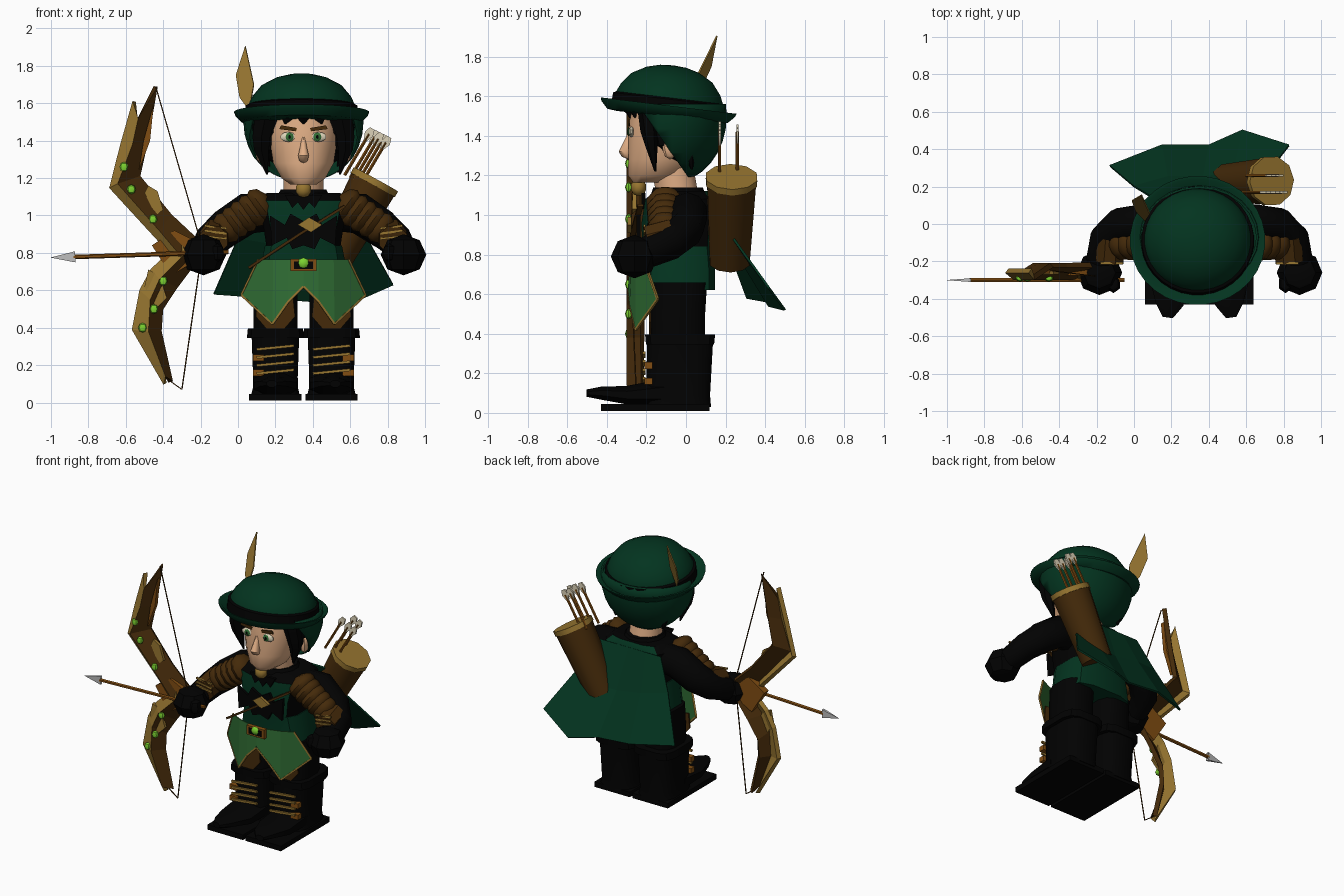
import bpy, bmesh, math
from mathutils import Vector, Matrix

if "Cube" in bpy.data.objects:
    bpy.data.objects.remove(bpy.data.objects["Cube"])


def mat(name, r, g, b):
    m = bpy.data.materials.new(name)
    m.use_nodes = True
    m.diffuse_color = (r, g, b, 1)
    node = m.node_tree.nodes["Principled BSDF"]
    node.inputs["Base Color"].default_value = (r, g, b, 1)
    node.inputs["Roughness"].default_value = 0.9
    return m


BLACK = mat("black cloth", .0005, .0005, .0005)
GREEN = mat("dark green", .001, .034, .014)
LEAF = mat("leaf green", .03, .155, .035)
SKIN = mat("skin", .76, .43, .24)
BROWN = mat("brown leather", .058, .023, .003)
GOLD = mat("dull gold", .31, .18, .03)
WOOD = mat("orange wood", .22, .075, .006)
GEM = mat("bright green", .2, .65, .03)
SILVER = mat("silver", .5, .5, .5)
CREAM = mat("cream", .72, .65, .48)
MID = .35  # centre line of the figure


def finish(name, bm, mats, smooth=True, thick=0):
    bmesh.ops.recalc_face_normals(bm, faces=bm.faces)
    me = bpy.data.meshes.new(name)
    bm.to_mesh(me)
    bm.free()
    for m in mats if isinstance(mats, list) else [mats]:
        me.materials.append(m)
    ob = bpy.data.objects.new(name, me)
    bpy.context.scene.collection.objects.link(ob)
    if thick:
        mod = ob.modifiers.new("thickness", "SOLIDIFY")
        mod.thickness, mod.offset = thick, 0
    if smooth:
        bpy.ops.object.select_all(action="DESELECT")
        ob.select_set(True)
        bpy.context.view_layer.objects.active = ob
        bpy.ops.object.shade_smooth_by_angle(angle=math.radians(40))
    return ob


def tube(name, rings, m, n=12, follow=True, power=1, smooth=True):
    """Rings are (x, y, z, rx, ry), turned along the path if follow is set."""
    bm = bmesh.new()
    pts = [Vector(r[:3]) for r in rings]
    loops = []
    for i, r in enumerate(rings):
        tangent = pts[min(i + 1, len(pts) - 1)] - pts[max(i - 1, 0)]
        rot = tangent.to_track_quat("Z", "Y").to_matrix() if follow else Matrix.Identity(3)
        loop = []
        for k in range(n):
            a = math.tau * (k + .5) / n
            c, s = (math.copysign(abs(v) ** power, v) for v in (math.cos(a), math.sin(a)))
            loop.append(bm.verts.new(pts[i] + rot @ Vector((c * r[3], s * r[4], 0))))
        loops.append(loop)
    for a, b in zip(loops, loops[1:]):
        for k in range(n):
            bm.faces.new((a[k], a[(k + 1) % n], b[(k + 1) % n], b[k]))
    bm.faces.new(loops[0])
    bm.faces.new(loops[-1])
    return finish(name, bm, m, smooth)


def column(name, rings, m, x=MID, **kw):
    """Upright tube; rings are (z, y, rx, ry) at the given x."""
    return tube(name, [(x, y, z, rx, ry) for z, y, rx, ry in rings], m, follow=False, **kw)


def rod(name, p, q, r, m, n=6, tip=None):
    end = tip or r
    return tube(name, [(*p, r, r), (*q, end, end)], m, n)


def ball(name, loc, size, m, seg=12, rot=Matrix.Identity(4)):
    bm = bmesh.new()
    bmesh.ops.create_uvsphere(bm, u_segments=seg, v_segments=max(4, seg // 2), radius=1)
    bm.transform(Matrix.Translation(loc) @ rot @ Matrix.Diagonal((*size, 1)))
    return finish(name, bm, m)


def box(name, loc, size, m):
    bm = bmesh.new()
    bmesh.ops.create_cube(bm, size=1)
    bm.transform(Matrix.Translation(loc) @ Matrix.Diagonal((*size, 1)))
    return finish(name, bm, m, False)


def strips(name, curves, mats, thick=.008):
    """Sheet spanned between successive curves, one material per span."""
    bm = bmesh.new()
    rows = [[bm.verts.new(p) for p in c] for c in curves]
    for j, (a, b) in enumerate(zip(rows, rows[1:])):
        for k in range(len(a) - 1):
            f = bm.faces.new((a[k], a[k + 1], b[k + 1], b[k]))
            f.material_index = min(j, len(mats) - 1)
    return finish(name, bm, mats, False, thick)


def plate(name, outline, y, m, thick=.008):
    bm = bmesh.new()
    bm.faces.new([bm.verts.new((x, y(x, z) if callable(y) else y, z)) for x, z in outline])
    return finish(name, bm, m, False, thick)


# Torso, neck and collar
column("tunic_lower", [(.62, -.03, .25, .18), (.72, -.03, .235, .18), (.84, -.04, .21, .18)], GREEN, power=.6)
torso = column("tunic_upper", [(.82, -.04, .2, .18), (.95, -.04, .22, .19), (1.08, -.03, .25, .18),
                               (1.12, -.02, .2, .14)], [GREEN, BLACK], power=.6)
for f in torso.data.polygons:
    f.material_index = int(abs(f.normal.x) > .6 or f.normal.z > .7)
column("neck", [(1.08, -.04, .11, .11), (1.25, -.07, .11, .11)], SKIN)
column("collar", [(1.08, -.04, .16, .15), (1.14, -.04, .125, .13)], BLACK)
plate("chest_guard", [(.17, 1.0), (.25, .95), (.28, 1.01), (.35, .97), (.42, 1.01), (.45, .95), (.53, 1.0),
                      (.52, .84), (.44, .88), (.41, .82), (.35, .84), (.29, .82), (.26, .88), (.18, .84)], -.24, BLACK, .02)
plate("collar_points", [(.25, 1.11), (.45, 1.11), (.41, 1.04), (.38, 1.07), (MID, 1.03), (.32, 1.07), (.29, 1.04)],
      -.215, BLACK, .02)
tube("chest_strap", [(.06, -.2, .72, .02, .01), (.33, -.27, .9, .02, .01), (.57, -.23, 1.05, .02, .01)], BROWN, 4)
plate("strap_clasp", [(.32, .95), (.38, .99), (.45, .95), (.39, .91)], -.285, GOLD, .02)
ball("scarf_knot", (MID, -.24, 1.14), (.045, .04, .045), GOLD, 10)
box("buckle", (MID, -.29, .735), (.14, .03, .065), WOOD)
box("buckle_inset", (MID, -.306, .735), (.1, .008, .04), BLACK)
ball("buckle_gem", (MID, -.305, .745), (.032, .015, .03), GEM, 8)

# Mirrored limbs
for s, side in ((-1, "right"), (1, "left")):
    X = lambda d: MID + s * d
    # Tunic front panel with trim
    top = [(X(d), -.28 + d * d * 1.2, .765) for d in (0, .08, .16, .24)]
    low = [(X(d), -.29 + d * d * 1.35, z) for d, z in ((0, .62), (.08, .54), (.165, .42), (.33, .575))]
    strips(side + "_tunic_panel", [top, low], [LEAF])
    edge = low + [top[3]]
    for i, (p, q) in enumerate(zip(edge, edge[1:])):
        rod(f"{side}_panel_trim_{i}", p, q, .008, GOLD, 4)
    # Leg, thigh guard and boot
    lx = X(.15)
    column(side + "_leg", [(.36, -.04, .12, .14), (.5, -.04, .12, .14), (.66, -.03, .12, .14)], BLACK, x=lx, power=.7)
    plate(side + "_thigh_guard", [(lx - .095, .56), (lx + .095, .56), (lx + .105, .46), (lx + .04, .385),
                                  (lx - .04, .385), (lx - .105, .46)], -.182, BROWN, .01)
    column(side + "_boot", [(.03, -.04, .135, .17), (.09, -.04, .12, .165), (.36, -.03, .13, .17)], BLACK, x=lx, power=.6)
    column(side + "_boot_cuff", [(.345, -.03, .155, .175), (.395, -.03, .15, .18)], BLACK, x=lx, power=.5)
    box(side + "_sole", (lx, -.155, .028), (.28, .55, .036), BLACK)
    tube(side + "_foot", [(lx, -.1, .1, .13, .08), (lx, -.3, .09, .125, .05),
                          (lx + s * .01, -.43, .1, .08, .035), (lx + s * .02, -.5, .1, .03, .02)], BLACK, 8)
    for i in range(4):
        z = .155 + i * .043
        rod(f"{side}_boot_lace_{i}", (lx - .1, -.212, z), (lx + .1, -.212, z + .02), .01, GOLD, 4)
    for z in (.16, .24):
        box(f"{side}_boot_buckle_{z}", (X(.24), -.19, z), (.06, .04, .035), WOOD)
    # Arm, layered shoulder guard, bracer and glove
    tube(side + "_arm", [(X(.16), 0, 1.02, .1, .1), (X(.3), .01, 1.01, .1, .11), (X(.42), -.01, .93, .1, .105),
                         (X(.5), -.08, .86, .09, .09), (X(.53), -.2, .81, .08, .08)], BLACK, 10)
    for i in range(5):
        t = i / 4
        ball(f"{side}_shoulder_guard_{i}", (X(.23 + .18 * t), -.105, 1.055 - .12 * t),
             (.065, .1 - .01 * t, .1 - .01 * t), BROWN, 10, Matrix.Rotation(s * .65, 4, "Y"))
    tube(side + "_bracer", [(X(.47), -.07, .9, .08, .085), (X(.48), -.2, .87, .08, .08)], BROWN, 8)
    for i in range(3):
        rod(f"{side}_bracer_lace_{i}", (X(.41), -.21, .875 + i * .028), (X(.53), -.21, .89 + i * .028), .008, GOLD, 4)
    ball(side + "_glove", (X(.535), -.26, .79), (.122, .12, .11), BLACK, 8)
    ball(side + "_thumb", (X(.46), -.32, .8), (.04, .05, .05), BLACK, 6)
    # Face and side hair
    ball(side + "_eye", (X(.08), -.276, 1.42), (.046, .014, .027), CREAM, 10)
    ball(side + "_iris", (X(.074), -.29, 1.42), (.022, .006, .025), LEAF, 8)
    ball(side + "_pupil", (X(.074), -.296, 1.42), (.008, .003, .011), BLACK, 6)
    plate(side + "_brow", [(X(.035), 1.468), (X(.12), 1.482), (X(.13), 1.462), (X(.04), 1.45)], -.286, BROWN)
    ball(side + "_ear", (X(.232), -.08, 1.34), (.025, .04, .06), SKIN, 8)
    for d, y, z, w in ((.225, -.185, 1.22, .045), (.2, -.13, 1.33, .04), (.215, .0, 1.23, .06)):
        tube(f"{side}_hair_lock_{z}", [(X(d - .03), y - .02, 1.57, .07, w), (X(d), y, 1.42, .055, w),
                                       (X(d), y + .01, 1.35, .045, w * .7), (X(d - .03), y + .03, z, .005, .005)],
             BLACK, 6, follow=False)

# Head
column("head", [(1.165, -.17, .07, .1), (1.2, -.15, .12, .145), (1.28, -.12, .165, .175), (1.38, -.11, .18, .185),
                (1.46, -.1, .19, .19), (1.58, -.1, .18, .17)], SKIN, n=16)
column("nose", [(1.43, -.275, .008, .01), (1.37, -.29, .018, .025), (1.32, -.305, .03, .035), (1.295, -.3, .024, .025),
                (1.28, -.28, .008, .008)], SKIN, n=10)
ball("hair_back", (MID, -.03, 1.47), (.275, .19, .24), BLACK, 16)
for i, (d, z) in enumerate(((-.15, 1.42), (-.08, 1.49), (0, 1.49), (.08, 1.49), (.15, 1.42))):
    y = -.28 + d * d * 4
    tube(f"fringe_{i}", [(MID + d, y, 1.58, .055, .03), (MID + d, y - .01, 1.53, .048, .025),
                         (MID + d * 1.2, y, z, .006, .006)], BLACK, 6, follow=False)

# Hood behind the head, cut by a slanted plane
bm = bmesh.new()
bmesh.ops.create_uvsphere(bm, u_segments=24, v_segments=16, radius=1)
bm.transform(Matrix.Translation((MID, -.07, 1.5)) @ Matrix.Diagonal((.315, .27, .33, 1)))
for co, no in (((0, -.2, 1.5), (0, .8, .55)), ((0, 0, 1.56), (0, 0, -1))):
    bmesh.ops.bisect_plane(bm, geom=bm.verts[:] + bm.edges[:] + bm.faces[:], plane_co=co, plane_no=no, clear_inner=True)
finish("hat_hood", bm, GREEN, True, .012)

# Hat, tilted up at the front
hat = [("hat_crown", [(.29, -.02), (.288, .05), (.265, .1), (.215, .16), (.14, .2), (.07, .218), (.01, .222)], GREEN),
       ("hat_band", [(.29, -.03), (.303, -.02), (.3, .05), (.28, .06)], BLACK),
       ("hat_brim", [(.27, -.04), (.32, -.035), (.355, .0), (.362, .018), (.345, .016), (.31, -.01), (.28, -.02)], GREEN)]
for name, profile, m in hat:
    ob = column(name, [(z, 0, r, r * .96) for r, z in profile], m, x=0, n=32)
    ob.data.transform(Matrix.Translation((MID - .01, -.09, 1.535)) @ Matrix.Rotation(-.12, 4, "X"))
plate("feather", [(.06, 1.56), (.01, 1.63), (-.01, 1.75), (.04, 1.905), (.085, 1.7)],
      lambda x, z: .08 + (z - 1.7) * .37 - (x - .04) * .55, GOLD)

# Cape
strips("cape", [[(x, .14, 1.09) for x in (.1, .22, .35, .47, .59)],
                [(.0, .2, .88), (.18, .25, .85), (.37, .25, .82), (.53, .27, .83), (.69, .24, .88)],
                [(-.13, .31, .58), (.15, .42, .56), (.4, .42, .54), (.58, .5, .52), (.83, .42, .63)]], [GREEN], .012)

# Quiver with arrows
base, mouth = Vector((.5, .22, .76)), Vector((.73, .23, 1.18))
axis = (mouth - base).normalized()
rod("quiver", base, mouth, .105, BROWN, 10, .13)
rod("quiver_rim", mouth - axis * .02, mouth + axis * .015, .135, GOLD, 10)
for i, (dx, dy) in enumerate(((-.07, -.05), (-.04, .04), (-.02, -.05), (0, .04), (.02, -.05))):
    p = mouth + Vector((dx - .09, dy - .01, -dx * .5))
    q = p + Vector((.13, 0, .22))
    along = (q - p).normalized()
    rod(f"quiver_arrow_{i}", p, q, .009, WOOD, 5)
    tube(f"quiver_fletching_{i}", [(*(q - along * .04), .008, .012), (*q, .008, .035), (*(q + along * .035), .008, .02)], CREAM, 4)

# Bow: gold outer face, leather and wood inner face
limbs = {"upper": ([(-.32, .74), (-.42, .87), (-.68, 1.15), (-.62, 1.38), (-.555, 1.61)],
                   [(-.3, .78), (-.42, .92), (-.64, 1.17), (-.565, 1.38), (-.535, 1.52)],
                   [(-.21, .86), (-.36, 1.0), (-.53, 1.21), (-.49, 1.4), (-.44, 1.69)]),
         "lower": ([(-.3, .86), (-.46, .71), (-.52, .6), (-.56, .39), (-.39, .1)],
                   [(-.28, .8), (-.42, .66), (-.47, .55), (-.48, .38), (-.39, .14)],
                   [(-.21, .78), (-.33, .62), (-.41, .5), (-.42, .38), (-.36, .11)])}
for name, lines in limbs.items():
    strips("bow_" + name + "_limb", [[(x, y, z) for x, z in c] for c, y in zip(lines, (-.25, -.285, -.22))],
           [GOLD, BROWN], .03)
plate("bow_grip", [(-.46, .84), (-.34, .92), (-.18, .84), (-.2, .77), (-.36, .68)], -.25, WOOD, .05)
plate("bow_inlay", [(-.53, 1.24), (-.505, 1.4), (-.45, 1.6), (-.47, 1.4)], -.25, WOOD, .03)
plate("bow_leaf_upper", [(-.5, 1.12), (-.48, 1.16), (-.43, 1.13), (-.4, 1.03), (-.44, 1.0)], -.26, GOLD, .02)
plate("bow_leaf_lower", [(-.5, .62), (-.48, .71), (-.42, .68), (-.38, .56), (-.44, .5)], -.27, GOLD, .02)
for i, (x, z) in enumerate(((-.61, 1.26), (-.57, 1.14), (-.455, .98), (-.4, .65), (-.45, .5), (-.51, .4))):
    ball(f"bow_gem_{i}", (x, -.29, z), (.024, .018, .026), GEM, 8)
string = [(-.44, -.25, 1.69), (-.2, -.28, .86), (-.2, -.28, .76), (-.3, -.25, .07), (-.37, -.25, .12)]
for i, (p, q) in enumerate(zip(string, string[1:])):
    rod(f"bow_string_{i}", p, q, .004, BROWN, 4)

# Drawn arrow
rod("arrow_shaft", (-.88, -.3, .778), (-.05, -.3, .805), .012, WOOD)
tube("arrow_head", [(-1, -.3, .775, .001, .001), (-.87, -.3, .779, .014, .042), (-.9, -.3, .778, .008, .01)], SILVER, 4, smooth=False)
